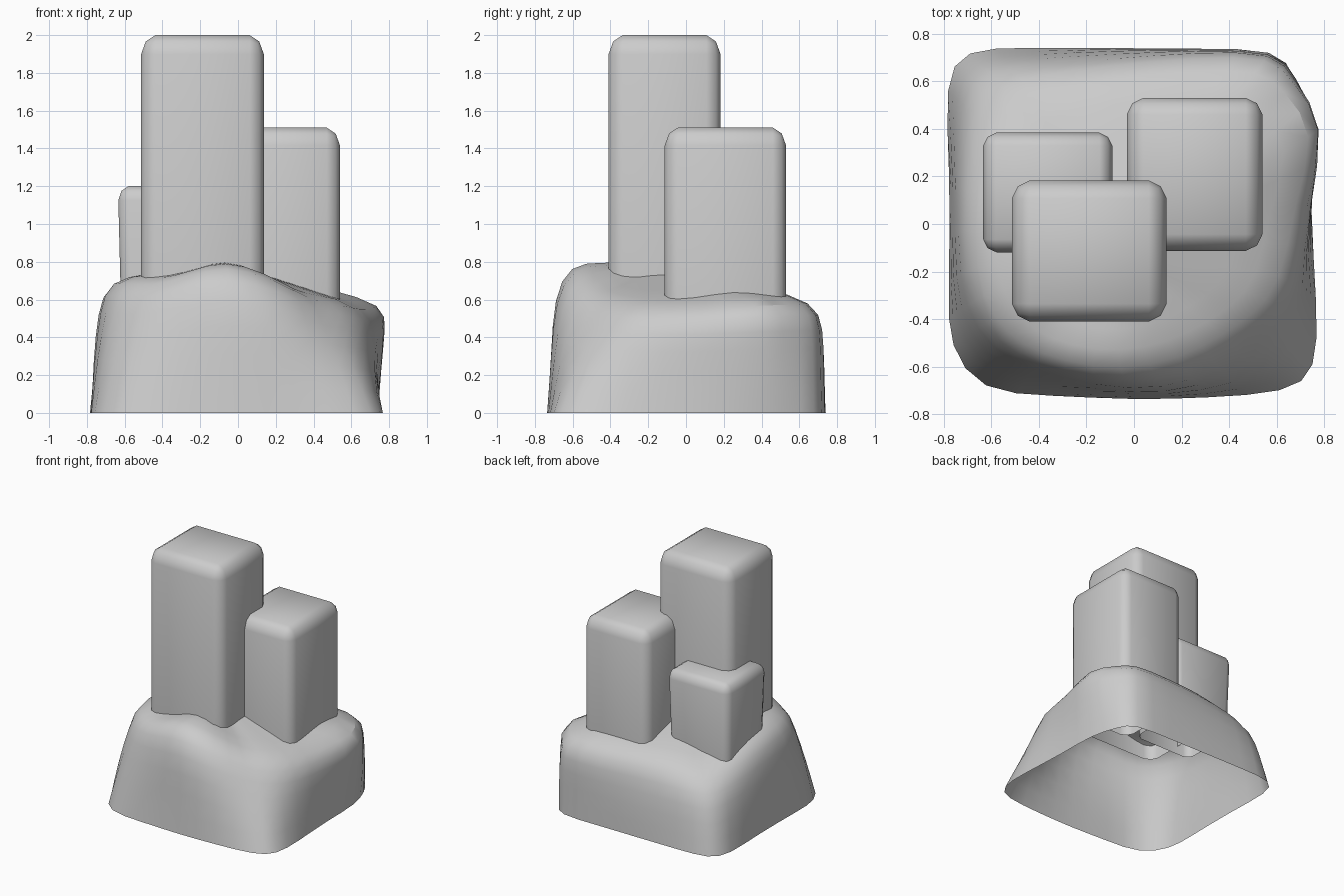
import bpy, bmesh, math, random
from mathutils import Vector

random.seed(4)
default_cube = bpy.data.objects.get("Cube")
if default_cube:
    bpy.data.objects.remove(default_cube, do_unlink=True)

# Single stone colour
stone = bpy.data.materials.new("stone grey")
stone.use_nodes = True
stone.diffuse_color = (0.6, 0.6, 0.6, 1)
stone.node_tree.nodes["Principled BSDF"].inputs["Base Color"].default_value = (0.6, 0.6, 0.6, 1)


def make_object(name, bm):
    """Turn a bmesh into a linked, smooth-shaded object with the stone material."""
    bmesh.ops.recalc_face_normals(bm, faces=bm.faces[:])
    mesh = bpy.data.meshes.new(name)
    bm.to_mesh(mesh)
    bm.free()
    mesh.materials.append(stone)
    obj = bpy.data.objects.new(name, mesh)
    bpy.context.collection.objects.link(obj)
    bpy.ops.object.select_all(action='DESELECT')
    obj.select_set(True)
    bpy.context.view_layer.objects.active = obj
    bpy.ops.object.shade_smooth_by_angle(angle=math.radians(80))
    return obj


def block(name, low, high, bevel, taper=0.0):
    """Upright pillar with rounded edges, a deeper top rounding and an open bottom."""
    bm = bmesh.new()
    bmesh.ops.create_cube(bm, size=1)
    middle = (Vector(low) + Vector(high)) / 2
    size = Vector(high) - Vector(low)
    for v in bm.verts:
        shrink = 1 - taper if v.co.z < 0 else 1
        v.co = Vector((v.co.x * size.x * shrink, v.co.y * size.y * shrink,
                       v.co.z * size.z)) + middle
    floor = [f for f in bm.faces if f.calc_center_median().z < low[2] + 0.01]
    bmesh.ops.delete(bm, geom=floor, context='FACES_ONLY')
    rounded = [e for e in bm.edges if not e.is_boundary]
    bmesh.ops.bevel(bm, geom=rounded, offset=bevel, offset_type='OFFSET',
                    segments=2, profile=0.45, affect='EDGES')
    for v in bm.verts:
        if v.co.z > middle.z:
            v.co.z = high[2] - (high[2] - v.co.z) * 1.35
    return make_object(name, bm)


# Rock base: ground x, y, then shoulder x, y, z, then lean of the flank
outline = [
    (-.65, -.71, -.48, -.53, .69, .7), (-.35, -.72, -.30, -.60, .74, .55),
    (0, -.74, -.07, -.63, .82, .15), (.30, -.73, .20, -.58, .73, .4),
    (.65, -.71, .40, -.47, .61, .75), (.77, -.62, .51, -.40, .59, .75),
    (.77, -.35, .66, -.25, .56, .45), (.74, .05, .71, .10, .55, .4),
    (.75, .42, .83, .42, .58, .7), (.67, .62, .67, .60, .58, .3),
    (.62, .74, .58, .69, .59, .2), (.25, .735, .25, .68, .59, .3),
    (-.05, .74, -.10, .65, .60, .35), (-.45, .74, -.38, .58, .59, .4),
    (-.72, .74, -.50, .53, .56, .4), (-.80, .60, -.58, .42, .59, .4),
    (-.77, .20, -.69, .15, .68, .4), (-.78, -.30, -.70, -.20, .71, .4),
    (-.78, -.51, -.61, -.42, .71, .7),
]
peak = Vector((-.08, -.12, .80))
bm = bmesh.new()
rings = [[] for level in range(6)]
for gx, gy, sx, sy, sz, lean in outline:
    ground, shoulder = Vector((gx, gy, 0)), Vector((sx, sy, sz))
    # Flank rings, slightly uneven, up to the shoulder
    for ring, height, slant in zip(rings, (0, .4, .77, 1), (0, lean / 2, lean, 1)):
        point = ground.lerp(shoulder, slant)
        if 0 < height < 1:
            point *= 1 + random.uniform(-.02, .02)
        point.z = sz * height
        ring.append(bm.verts.new(point))
    # Top rings close towards the peak
    for ring, inward in zip(rings[4:], (.35, .7)):
        ring.append(bm.verts.new(shoulder.lerp(peak, inward)))
count = len(outline)
for lower, upper in zip(rings, rings[1:]):
    for i in range(count):
        j = (i + 1) % count
        bm.faces.new((lower[i], lower[j], upper[j], upper[i]))
tip = bm.verts.new(peak)
for i in range(count):
    bm.faces.new((rings[-1][i], rings[-1][(i + 1) % count], tip))
base = make_object("rock_base", bm)
subdivide = base.modifiers.new("soften", 'SUBSURF')
subdivide.levels = subdivide.render_levels = 1

# Three pillars sunk into the rock
block("tall_pillar", (-.513, -.41, .6), (.137, .183, 2.0), .075)
block("middle_pillar", (-.03, -.113, .5), (.54, .53, 1.51), .07)
block("short_pillar", (-.635, -.12, .53), (-.09, .385, 1.2), .055, taper=.06)
